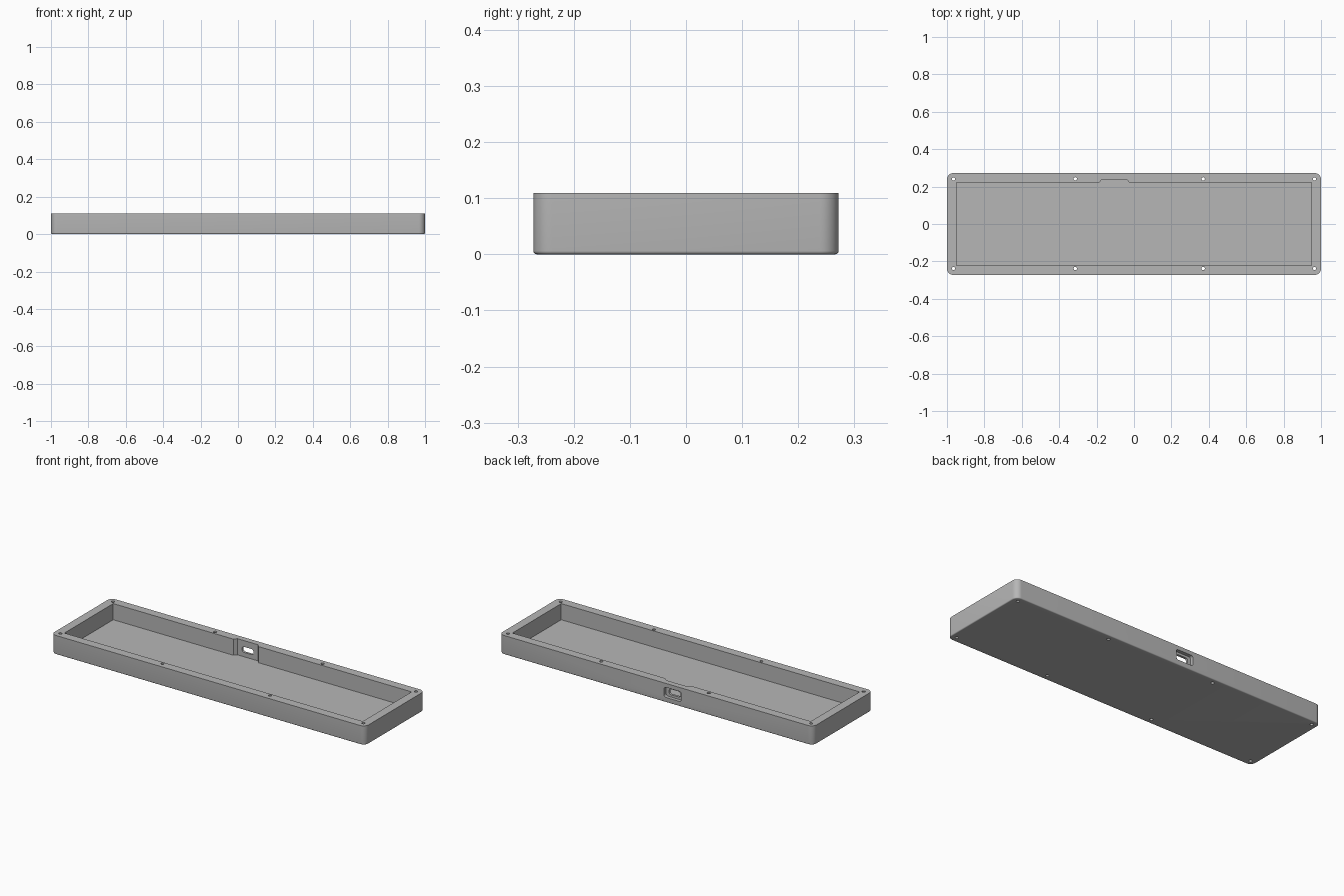
import bpy, bmesh, math

if "Cube" in bpy.data.objects:
    bpy.data.objects.remove(bpy.data.objects["Cube"])

grey = bpy.data.materials.new("light_grey")
grey.diffuse_color = (0.47, 0.47, 0.47, 1)
grey.use_nodes = True
grey.node_tree.nodes["Principled BSDF"].inputs["Base Color"].default_value = grey.diffuse_color


def rounded_rect(w, h, r, seg=8):
    """Outline of a rounded rectangle, half sizes w and h."""
    pts = []
    for k, (sx, sy) in enumerate([(1, 1), (-1, 1), (-1, -1), (1, -1)]):
        for i in range(seg + 1):
            a = math.pi / 2 * (k + i / seg)
            pts.append((sx * (w - r) + r * math.cos(a), sy * (h - r) + r * math.sin(a)))
    return pts


def loft(name, rings):
    """Closed solid through a stack of matching point rings."""
    bm = bmesh.new()
    loops = [[bm.verts.new(p) for p in ring] for ring in rings]
    n = len(loops[0])
    for a, b in zip(loops, loops[1:]):
        for i in range(n):
            bm.faces.new((a[i], a[(i + 1) % n], b[(i + 1) % n], b[i]))
    bm.faces.new(loops[0][::-1])
    bm.faces.new(loops[-1])
    bmesh.ops.recalc_face_normals(bm, faces=bm.faces)
    me = bpy.data.meshes.new(name)
    bm.to_mesh(me)
    bm.free()
    me.materials.append(grey)
    ob = bpy.data.objects.new(name, me)
    bpy.context.collection.objects.link(ob)
    return ob


def prism(name, outline, z0, z1):
    return loft(name, [[(x, y, z) for x, y in outline] for z in (z0, z1)])


def cut(target, cutter):
    mod = target.modifiers.new(cutter.name, 'BOOLEAN')
    mod.operation, mod.solver, mod.object = 'DIFFERENCE', 'EXACT', cutter
    bpy.context.view_layer.objects.active = target
    bpy.ops.object.modifier_apply(modifier=mod.name)
    bpy.data.objects.remove(cutter)


# Tray body: rounded corners, small fillet along the bottom edge
W, D, H, R, F = 1.0, 0.272, 0.109, 0.033, 0.006
rings = []
for i in range(6):
    a = math.pi / 2 * i / 5
    inset = F * (1 - math.sin(a))
    rings.append([(x, y, F * (1 - math.cos(a)))
                  for x, y in rounded_rect(W - inset, D - inset, R - inset)])
rings.append([(x, y, H) for x, y in rounded_rect(W, D, R)])
tray = loft("tray_case", rings)

# Cavity with the chamfered connector recess in the back wall
FLOOR, PX = 0.016, -0.105
cavity = [(-0.95, -0.222), (0.95, -0.222), (0.95, 0.222),
          (PX + 0.08, 0.222), (PX + 0.066, 0.239),
          (PX - 0.066, 0.239), (PX - 0.08, 0.222), (-0.95, 0.222)]
cut(tray, prism("cavity_cutter", cavity, FLOOR, 0.2))

# Screw holes through the rim
for x in (-0.965, -0.314, 0.37, 0.965):
    for y in (-0.238, 0.241):
        ring = [(x + 0.009 * math.cos(t * math.pi / 8), y + 0.009 * math.sin(t * math.pi / 8))
                for t in range(16)]
        cut(tray, prism("screw_cutter", ring, -0.1, 0.2))

# Connector port: wide outer pocket, narrower opening through the wall
for w, h, r, y0, y1 in ((0.055, 0.029, 0.012, 0.252, 0.35),
                        (0.036, 0.016, 0.012, 0.20, 0.30)):
    outline = rounded_rect(w, h, r, 6)
    cut(tray, loft("port_cutter", [[(PX + x, y, 0.057 + z) for x, z in outline] for y in (y0, y1)]))

# Smooth fillets, crisp edges
bpy.ops.object.select_all(action='DESELECT')
tray.select_set(True)
bpy.context.view_layer.objects.active = tray
bpy.ops.object.shade_smooth_by_angle(angle=math.radians(30))
